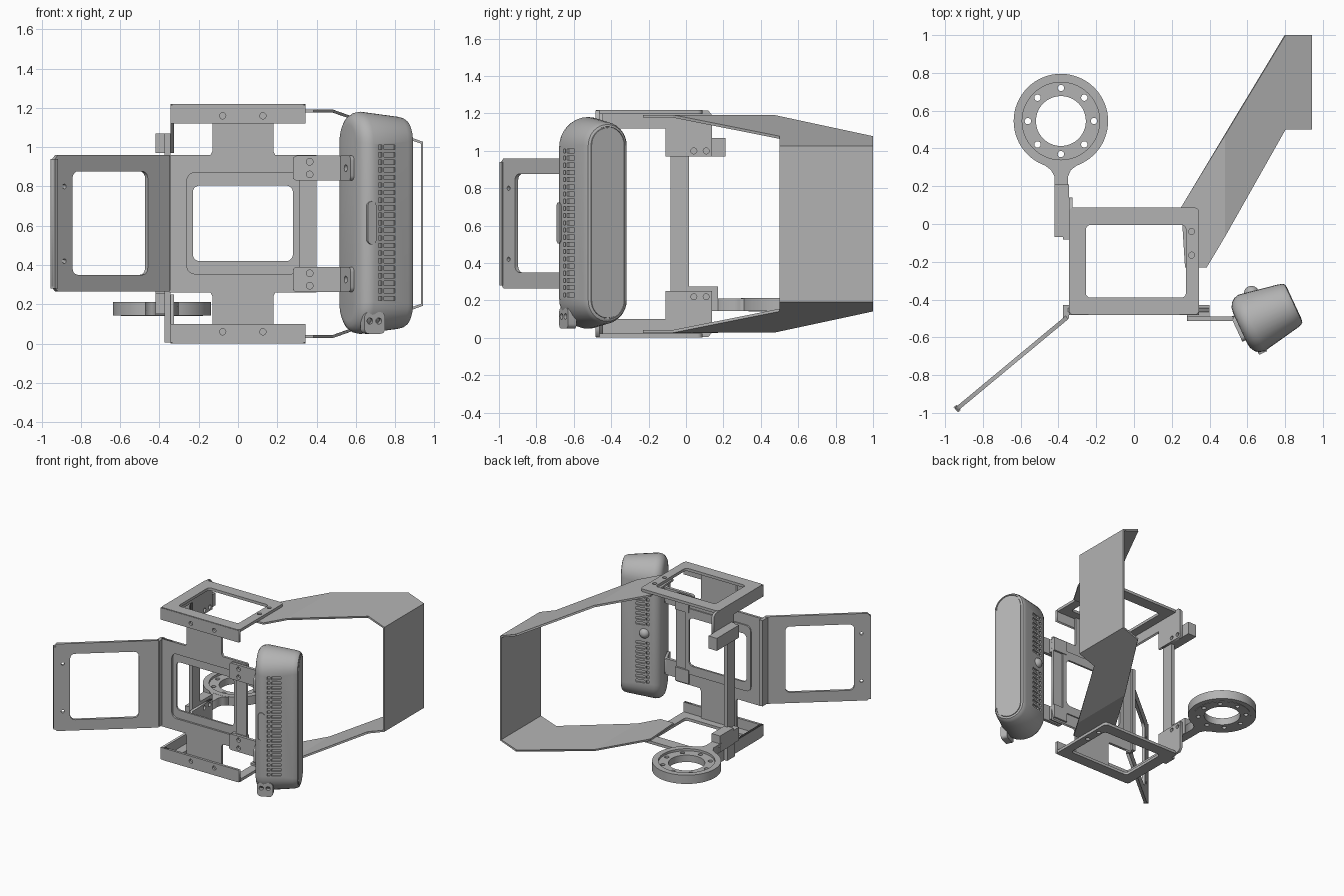
import bpy, bmesh, math
from mathutils import Matrix, Vector

if "Cube" in bpy.data.objects:
    bpy.data.objects.remove(bpy.data.objects["Cube"])

mat = bpy.data.materials.new("light_grey")
mat.diffuse_color = (0.45, 0.45, 0.45, 1)
mat.use_nodes = True
mat.node_tree.nodes["Principled BSDF"].inputs["Base Color"].default_value = mat.diffuse_color
H = 1.22  # total height, used to mirror top parts to the bottom


def basis(x, y, z, o):
    return Matrix((x, y, z)).transposed().to_4x4() if o is None else \
        Matrix.Translation(o) @ Matrix((x, y, z)).transposed().to_4x4()


def XY(z): return Matrix.Translation((0, 0, z))
def XZ(y): return basis((1, 0, 0), (0, 0, 1), (0, -1, 0), (0, y, 0))
def YZ(x): return basis((0, 1, 0), (0, 0, 1), (1, 0, 0), (x, 0, 0))


def finish(name, me, smooth=None):
    ob = bpy.data.objects.new(name, me)
    bpy.context.collection.objects.link(ob)
    me.materials.clear()
    me.materials.append(mat)
    if smooth:
        bpy.ops.object.select_all(action='DESELECT')
        ob.select_set(True)
        bpy.context.view_layer.objects.active = ob
        bpy.ops.object.shade_smooth_by_angle(angle=math.radians(smooth))
    return ob


def from_bm(name, bm, smooth=None):
    bmesh.ops.recalc_face_normals(bm, faces=bm.faces)
    me = bpy.data.meshes.new(name)
    bm.to_mesh(me)
    bm.free()
    return finish(name, me, smooth)


def rr(x0, y0, x1, y1, r=0.03, n=5):
    pts = []
    for k, (cx, cy) in enumerate(((x1 - r, y1 - r), (x0 + r, y1 - r), (x0 + r, y0 + r), (x1 - r, y0 + r))):
        for i in range(n + 1):
            a = math.pi / 2 * (k + i / n)
            pts.append((cx + r * math.cos(a), cy + r * math.sin(a)))
    return pts


def circ(x, y, r, n=14):
    return [(x + r * math.cos(2 * math.pi * i / n), y + r * math.sin(2 * math.pi * i / n)) for i in range(n)]


def rect(x0, y0, x1, y1):
    return [(x0, y0), (x1, y0), (x1, y1), (x0, y1)]


# flat sheet with holes, first loop is the outline
def plate(name, loops, t, m, smooth=None):
    cu = bpy.data.curves.new(name, 'CURVE')
    cu.dimensions, cu.fill_mode, cu.extrude = '2D', 'BOTH', t / 2
    for lp in loops:
        sp = cu.splines.new('POLY')
        sp.points.add(len(lp) - 1)
        for p, (x, y) in zip(sp.points, lp):
            p.co = (x, y, 0, 1)
        sp.use_cyclic_u = True
    tmp = bpy.data.objects.new(name + "_tmp", cu)
    bpy.context.collection.objects.link(tmp)
    bpy.context.view_layer.update()
    me = bpy.data.meshes.new_from_object(tmp.evaluated_get(bpy.context.evaluated_depsgraph_get()))
    bpy.data.objects.remove(tmp)
    bpy.data.curves.remove(cu)
    bm = bmesh.new()
    bm.from_mesh(me)
    bpy.data.meshes.remove(me)
    bmesh.ops.remove_doubles(bm, verts=bm.verts, dist=1e-5)
    bm.transform(m)
    return from_bm(name, bm, smooth)


def box(name, lo, hi, m=Matrix()):
    bm = bmesh.new()
    bmesh.ops.create_cube(bm, size=1)
    for v in bm.verts:
        v.co = m @ Vector([l + (h - l) * (c + .5) for l, h, c in zip(lo, hi, v.co)])
    return from_bm(name, bm)


# top and bottom trays with front and left flanges, and the wrap-around band arms
band = bmesh.new()
edges = []
for top in (True, False):
    n = "top" if top else "bottom"
    f = (lambda z: z) if top else (lambda z: H - z)
    plate(n + "_tray", [rr(-.345, -.48, .345, .087, .025), rr(-.255, -.39, .275, -.005, .025),
                        circ(.305, -.04, .016), circ(.305, -.165, .016)], .022, XY(f(1.208)))
    plate(n + "_front_flange", [rect(-.345, f(1.12), .345, f(1.215)), circ(-.078, f(1.16), .016),
                                circ(.127, f(1.16), .016)], .02, XZ(-.473))
    prof = [(-.48, 1.12), (-.11, 1.12), (-.11, .97), (.14, .97), (.14, 1.19), (.12, 1.215), (-.48, 1.215)]
    plate(n + "_left_flange", [[(y, f(z)) for y, z in prof], circ(.042, f(1.0), .016),
                               circ(.108, f(1.0), .016)], .02, YZ(-.335))
    zb = lambda x: f(1.185 - max(0, x - .48) * .355)
    vs = [band.verts.new((x, y, zb(x))) for x, y in
          ((.27, -.23), (.25, .09), (.48, .47), (.48, -.07), (.385, -.23), (.8, 1), (.937, 1), (.937, .5), (.8, .5))]
    band.faces.new([vs[i] for i in (0, 1, 2, 3, 4)])
    band.faces.new([vs[i] for i in (2, 5, 6, 7, 8, 3)])
    edges.append((vs[6], vs[7]))
band.faces.new((edges[0][0], edges[0][1], edges[1][1], edges[1][0]))
ob = from_bm("wrap_band", band)
sol = ob.modifiers.new("thickness", 'SOLIDIFY')
sol.thickness, sol.offset = .015, 0

# front plate with necks behind the flanges, and a recessed window frame
half = [(-.35, .96), (-.14, .96), (-.13, .98), (-.13, 1.2), (.18, 1.2), (.18, .98), (.19, .96), (.4, .96)]
outline = half + [(x, H - z) for x, z in reversed(half)]
plate("front_plate", [outline, rr(-.26, .355, .31, .87, .04)], .02, XZ(-.455))
plate("window_frame", [rr(-.265, .35, .315, .875, .04), rr(-.23, .42, .28, .805, .035)], .015, XZ(-.443))

# angled side plate and its hinge strip
d = Vector((-.59, -.49, 0)).normalized()
sm = basis(d, (0, 0, 1), d.cross(Vector((0, 0, 1))), (-.355, -.495, 0))
L = .765
plate("side_plate", [[(0, .265), (L - .025, .265), (L, .29), (L, .935), (L - .025, .96), (0, .96)],
                     rr(.145, .35, .643, .877, .035), circ(.697, .8, .012), circ(.697, .42, .012)], .022, sm)
box("side_plate_lip", (L - .02, .28, -.018), (L, .94, .018), sm)
box("hinge_strip", (-.375, -.5, .27), (-.345, -.43, .955))

# rear post, top block and ring clamp
box("post", (-.375, -.082, .005), (-.345, .015, 1.07))
box("post_block", (-.42, -.07, .97), (-.345, .21, 1.07))
box("ring_clamp", (-.42, 0, .145), (-.345, .17, .275))
box("ring_clamp_pad", (-.42, -.07, .15), (-.37, .01, .255))

# ring holder
rc = (-.387, .545)
holes = [circ(rc[0] + .175 * math.sin(i * math.pi / 4), rc[1] + .175 * math.cos(i * math.pi / 4), .017)
         for i in range(8)]
plate("ring_disc", [circ(*rc, .21, 64), circ(*rc, .132, 64)] + holes, .055, XY(.168), 30)
plate("ring_rim", [circ(*rc, .25, 64), circ(*rc, .205, 64)], .07, XY(.178), 30)
plate("ring_arm", [[(-.42, .15), (-.35, .15), (-.35, .25), (-.335, .285), (-.29, .32),
                    (-.484, .32), (-.439, .285), (-.42, .25)]], .068, XY(.178))

# long rounded device, local x is its axis, lofted from stadium sections
ax = Vector((.907, .42, 0)).normalized()
dm = basis(ax, (-ax.y, ax.x, 0), (0, 0, 1), (.695, -.49, .615))
bm = bmesh.new()
rings = []
for u, w, h in ((-.147, .09, .5), (-.142, .118, .527), (-.128, .142, .548), (-.107, .158, .561), (-.08, .165, .566),
                (.13, .126, .54), (.152, .12, .534), (.164, .112, .526), (.168, .101, .515),
                (.163, .1, .514), (.163, .095, .509), (.169, .094, .508)):
    ring = []
    for s in (0, 1):
        for i in range(17):
            a = math.pi * (s + i / 16)
            ring.append(bm.verts.new((u, w * math.cos(a), (h - w) * (1 - 2 * s) + w * math.sin(a))))
    rings.append(ring)
for a, b in zip(rings, rings[1:]):
    for i in range(len(a)):
        j = (i + 1) % len(a)
        bm.faces.new((a[i], a[j], b[j], b[i]))
bm.faces.new(rings[0])
bm.faces.new(rings[-1])
bm.transform(dm)
device = from_bm("device_body", bm, 35)

# vent slots on both long sides
cut = bmesh.new()
for side in (-1, 1):
    for k in range(-10, 11):
        z = k * .0385
        if side > 0 and abs(z) < .06:
            continue
        for u0, u1 in ((-.05, -.03), (-.018, .05)):
            vs = bmesh.ops.create_cube(cut, size=1)["verts"]
            for v in vs:
                u = u0 if v.co.x < 0 else u1
                surf = .165 - (u + .08) * .186
                v.co = (u, side * (surf + (.02 if v.co.y > 0 else -.012)), z + v.co.z * .022)
cut.transform(dm)
cutter = from_bm("vent_cutter", cut)
cutter.hide_render = True
cutter.hide_set(True)
bo = device.modifiers.new("vents", 'BOOLEAN')
bo.operation, bo.solver, bo.object = 'DIFFERENCE', 'EXACT', cutter

# device switch, knob and foot
side_m = dm @ basis((1, 0, 0), (0, 0, 1), (0, -1, 0), (0, -.16, 0))
plate("device_switch", [rr(-.115, -.11, -.068, .11, .023)], .02, side_m, 30)
plate("device_foot", [rr(-.125, -.565, -.01, -.455, .025), circ(-.095, -.5, .016), circ(-.045, -.5, .016)],
      .05, dm @ basis((1, 0, 0), (0, 0, 1), (0, -1, 0), (0, -.125, 0)))
bm = bmesh.new()
bmesh.ops.create_uvsphere(bm, u_segments=20, v_segments=12, radius=.04)
bm.transform(dm @ Matrix.Translation((-.015, .142, 0)))
from_bm("device_knob", bm, 60)

# two brackets holding the device
for n, z0, z1 in (("upper", .83, .957), ("lower", .263, .39)):
    zc = (z0 + z1) / 2
    plate(n + "_bracket_arm", [rr(.28, z0, .535, z1, .02), circ(.365, zc - .032, .017),
                               circ(.365, zc + .032, .017)], .024, XZ(-.502))
    box(n + "_bracket_spacer", (.28, -.492, z0 + .01), (.4, -.43, z1 - .01))
    plate(n + "_bracket_tab", [rr(-.07, z0 - .615, .075, z1 - .615, .025), circ(-.01, zc - .615, .018)], .022,
          dm @ YZ(-.155))
